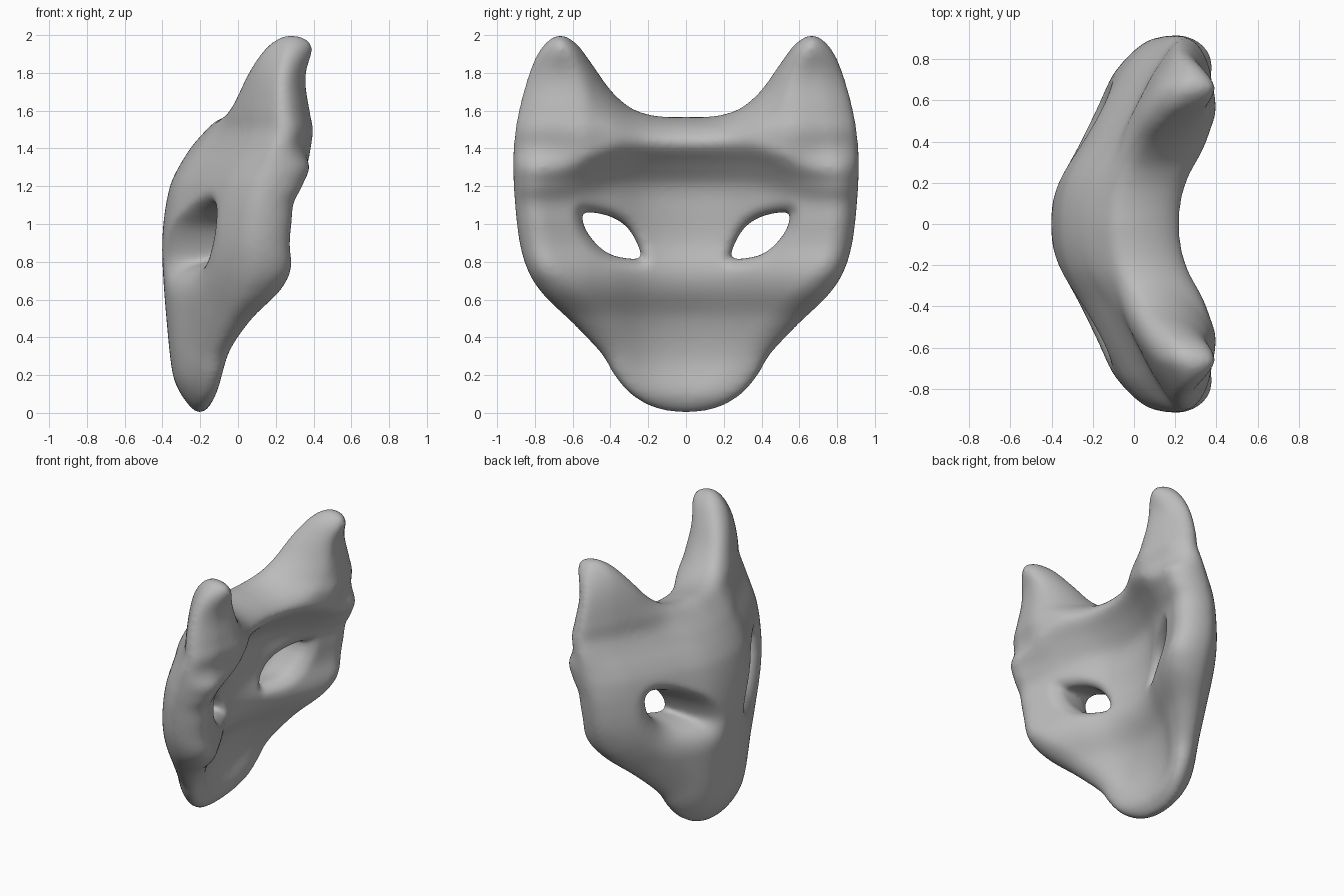
import bpy, bmesh, math
from mathutils import Vector, kdtree

cube = bpy.data.objects.get("Cube")
if cube:
    bpy.data.objects.remove(cube)


def spline(pts, closed=False, steps=24):
    """Catmull-Rom curve through a few 2D points."""
    p = [Vector(q) for q in pts]
    n = len(p)
    out = []
    for i in range(n if closed else n - 1):
        if closed:
            a, b, c, d = (p[(i + k) % n] for k in (-1, 0, 1, 2))
        else:
            a, b, c, d = (p[min(max(i + k, 0), n - 1)] for k in (-1, 0, 1, 2))
        for j in range(steps):
            t = j / steps
            out.append(0.5 * (2 * b + (c - a) * t + (2 * a - 5 * b + 4 * c - d) * t ** 2
                              + (3 * b - a - 3 * c + d) * t ** 3))
    if not closed:
        out.append(p[-1])
    return out


def lookup(table, v):
    """Smooth interpolation in a (position, value) table."""
    n = len(table)
    v = min(max(v, table[0][0]), table[-1][0])
    i = next((k for k in range(n - 1) if v <= table[k + 1][0]), n - 2)

    def slope(k):
        a, b = table[max(k - 1, 0)], table[min(k + 1, n - 1)]
        return (b[1] - a[1]) / (b[0] - a[0])
    (x0, y0), (x1, y1) = table[i], table[i + 1]
    h = x1 - x0
    t = (v - x0) / h
    return (y0 * (1 + 2 * t) * (1 - t) ** 2 + slope(i) * h * t * (1 - t) ** 2
            + y1 * t * t * (3 - 2 * t) + slope(i + 1) * h * t * t * (t - 1))


def ramp(v, lo, hi):
    t = min(max((v - lo) / (hi - lo), 0), 1)
    return t * t * (3 - 2 * t)


def ray_hit(centre, ang, loop):
    """Point where a ray from the centre crosses a closed loop."""
    d = Vector((math.cos(ang), math.sin(ang)))
    best = None
    for a, b in zip(loop, loop[1:] + loop[:1]):
        e, f = b - a, a - centre
        den = d.x * e.y - d.y * e.x
        if abs(den) < 1e-9:
            continue
        t = (f.x * e.y - f.y * e.x) / den
        u = (f.x * d.y - f.y * d.x) / den
        if t > 0 and -1e-4 <= u <= 1 + 1e-4 and (best is None or t > best):
            best = t
    return centre + d * best


def tree_of(points):
    dense = []
    for a, b in zip(points, points[1:]):
        dense += [a.lerp(b, k / 8) for k in range(8)]
    dense.append(points[-1])
    tree = kdtree.KDTree(len(dense))
    for i, q in enumerate(dense):
        tree.insert((q.x, q.y, 0), i)
    tree.balance()
    return tree


# Half outline of the mask, chin to crown by way of cheek and ear, in (y, z)
outline = spline([(0, 0), (.1, .01), (.2, .04), (.3, .105), (.38, .2), (.45, .315), (.6, .475),
                  (.75, .62), (.84, .76), (.89, .96), (.915, 1.3), (.895, 1.55), (.83, 1.8),
                  (.76, 1.94), (.67, 2), (.58, 1.955), (.5, 1.85), (.4, 1.71), (.3, 1.62),
                  (.2, 1.58), (.1, 1.567), (0, 1.567)])
eye = spline([(.235, .825), (.26, .9), (.31, .98), (.38, 1.03), (.46, 1.055), (.54, 1.062), (.55, 1.04),
              (.53, .97), (.47, .89), (.4, .84), (.32, .82), (.25, .815)], closed=True)
centre = Vector((.4, .94))

# Outer face: height profile plus sideways sweep, and the wall thickness by height
face = [(0, -.27), (.1, -.315), (.2, -.345), (.4, -.37), (.8, -.4), (1, -.395), (1.2, -.36),
        (1.3, -.315), (1.4, -.255), (1.5, -.21), (1.6, -.205), (1.8, -.17), (2, -.1)]
sweep = [(-.2, .03), (0, 0), (.2, .03), (.4, .13), (.6, .23), (.8, .33), (.92, .37)]
wall = [(0, .16), (.1, .2), (.3, .22), (.5, .29), (.65, .39), (.75, .42), (.9, .4), (1.05, .395),
        (1.2, .39), (1.32, .43), (1.42, .465), (1.5, .43), (1.6, .385), (1.8, .33), (2, .35)]
edge_tree, eye_tree = tree_of(outline), tree_of(eye + eye[:1])


def rounded(d, r):
    return math.sqrt(1 - (1 - min(d / r, 1)) ** 2)


def depths(q, first, last):
    """Front and back x of the wall at one (y, z) point."""
    d_edge = edge_tree.find((q.x, q.y, 0))[2]
    d_eye = eye_tree.find((q.x, q.y, 0))[2]
    # the ear base starts lower and the wall thins towards the sides
    drop = .12 * ramp(q.x, .3, .7) * ramp(q.y, .8, 1.35) * (1 - ramp(q.y, 1.35, 1.65))
    thin = .19 * ramp(q.x, .5, .9) * (.2 + .8 * ramp(q.y, 1.15, 1.45))
    thick = lookup(wall, q.y + drop) - thin * ramp(q.y, .5, .7)
    front = lookup(face, q.y) + lookup(sweep, q.x)
    frac = .4 + .42 * math.exp(-d_eye / .12)
    rim = front + frac * thick
    if first or (last and d_edge < .001):
        return rim, rim
    # eye socket: crisp brow above, long slope below and outwards
    socket = .16 + .1 * (q - centre).normalized().dot(Vector((.5, -.85)))
    edge = .2 - .05 * ramp(q.y, 1.55, 1.9)
    f = rim - frac * thick * rounded(d_edge, edge) * rounded(d_eye, socket)
    b = rim + (1 - frac) * thick * rounded(d_edge, edge - .04) * rounded(d_eye, .06)
    return f, b


# Edge loops run from the eye hole out to the silhouette
angles = [2 * math.pi * i / 240 for i in range(240)]
for corner in (outline[0], outline[-1]):
    v = corner - centre
    angles.append(math.atan2(v.y, v.x) % (2 * math.pi))
angles.sort()
rings = 28
bm = bmesh.new()
front_rows, back_rows = [], []
for ang in angles:
    inner, outer = ray_hit(centre, ang, eye), ray_hit(centre, ang, outline)
    frow, brow = [], []
    for k in range(rings + 1):
        q = inner.lerp(outer, (1 - math.cos(math.pi * k / rings)) / 2)
        if abs(q.x) < 1e-4:
            q.x = 0
        f, b = depths(q, k == 0, k == rings)
        frow.append(bm.verts.new((f, q.x, q.y)))
        brow.append(bm.verts.new((b, q.x, q.y)))
    front_rows.append(frow)
    back_rows.append(brow)
for i in range(len(angles)):
    j = (i + 1) % len(angles)
    for k in range(rings):
        for rows in (front_rows, back_rows):
            bm.faces.new((rows[i][k], rows[i][k + 1], rows[j][k + 1], rows[j][k]))
bmesh.ops.remove_doubles(bm, verts=bm.verts, dist=.0002)
bmesh.ops.recalc_face_normals(bm, faces=bm.faces)
mesh = bpy.data.meshes.new("mask")
bm.to_mesh(mesh)
bm.free()
mask = bpy.data.objects.new("mask", mesh)
bpy.context.collection.objects.link(mask)

# Mirror the half, even out the mesh and relax the surface
mirror = mask.modifiers.new("mirror", "MIRROR")
mirror.use_axis = (False, True, False)
mirror.merge_threshold = .0002
even = mask.modifiers.new("even", "REMESH")
even.mode = "VOXEL"
even.voxel_size = .014
even.use_smooth_shade = True
relax = mask.modifiers.new("relax", "SMOOTH")
relax.factor = .5
relax.iterations = 12

grey = bpy.data.materials.new("plain grey")
grey.use_nodes = True
colour = (.5, .5, .5, 1)
grey.diffuse_color = colour
grey.node_tree.nodes["Principled BSDF"].inputs["Base Color"].default_value = colour
mesh.materials.append(grey)
for poly in mesh.polygons:
    poly.use_smooth = True
